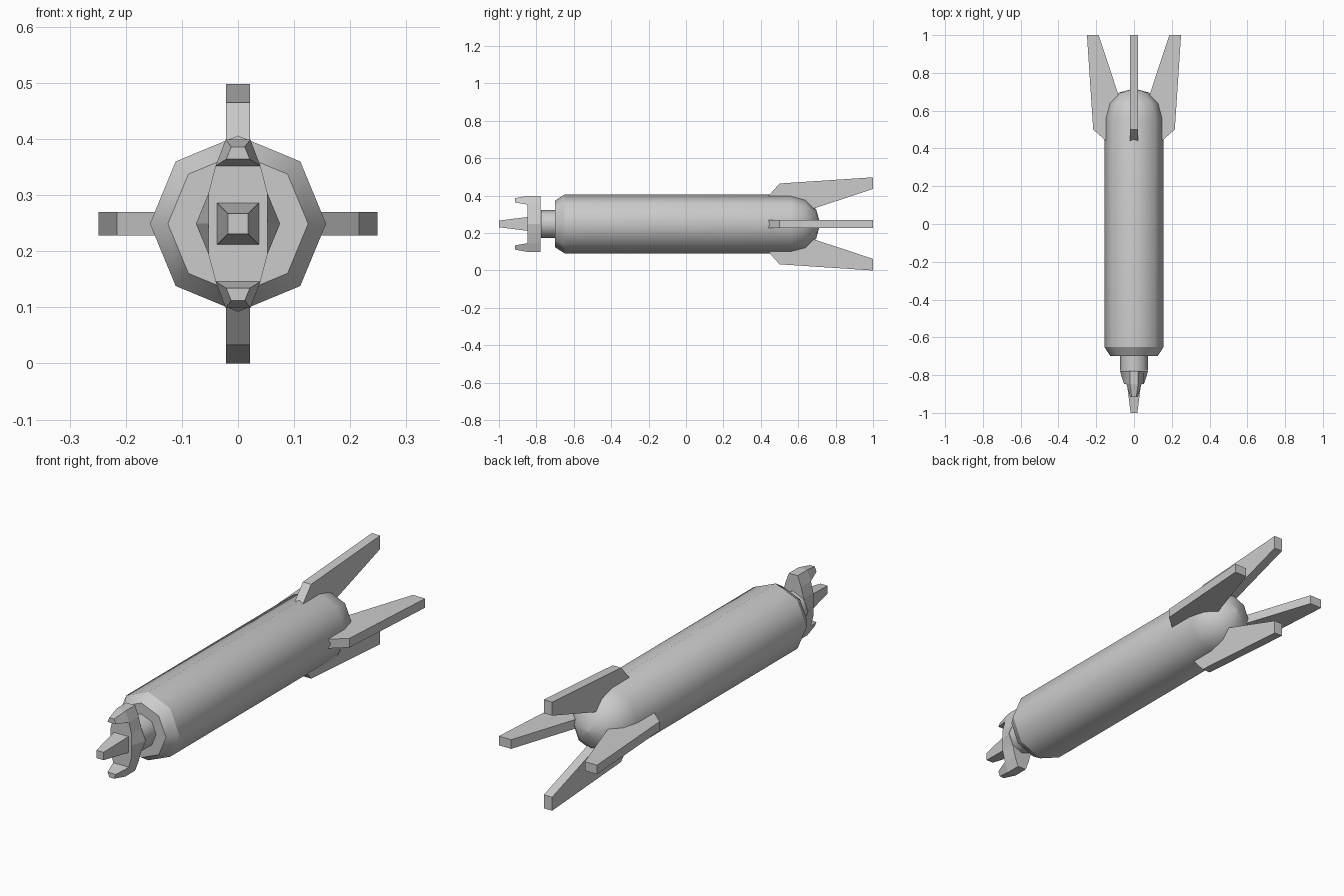
import bpy
import bmesh
import math

if "Cube" in bpy.data.objects:
    bpy.data.objects.remove(bpy.data.objects["Cube"])

CZ = 0.249  # height of the long axis

grey = bpy.data.materials.new("light grey")
grey.diffuse_color = (0.6, 0.6, 0.6, 1)
grey.use_nodes = True
grey.node_tree.nodes["Principled BSDF"].inputs["Base Color"].default_value = grey.diffuse_color


def make_object(name, bm):
    bmesh.ops.recalc_face_normals(bm, faces=bm.faces)
    mesh = bpy.data.meshes.new(name)
    bm.to_mesh(mesh)
    bm.free()
    mesh.materials.append(grey)
    obj = bpy.data.objects.new(name, mesh)
    bpy.context.collection.objects.link(obj)
    return obj


def loft(name, rings):
    """Skin a list of equal-length rings of (x, y, z) and cap both ends."""
    bm = bmesh.new()
    loops = [[bm.verts.new((x, y, z + CZ)) for x, y, z in r] for r in rings]
    n = len(loops[0])
    for a, b in zip(loops, loops[1:]):
        for i in range(n):
            j = (i + 1) % n
            bm.faces.new((a[i], a[j], b[j], b[i]))
    bm.faces.new(loops[0])
    bm.faces.new(loops[-1])
    return make_object(name, bm)


def octagon(y, r):
    return [(r * math.cos(k * math.pi / 4), y, r * math.sin(k * math.pi / 4))
            for k in range(8)]


def smooth_sides(obj, sharp_ys):
    """Smooth around the axis, with sharp rings at the given y positions."""
    mesh = obj.data
    for p in mesh.polygons:
        p.use_smooth = True
    for e in mesh.edges:
        ya, yb = (mesh.vertices[v].co.y for v in e.vertices)
        if abs(ya - yb) < 1e-4 and any(abs(ya - s) < 1e-3 for s in sharp_ys):
            e.use_edge_sharp = True


# Body: chamfered front, long eight-sided tube, round tail
R = 0.157
profile = [(-0.70, 0.125), (-0.65, R), (0.56, R)]
profile += [(0.56 + R * math.sin(math.radians(a)), R * math.cos(math.radians(a)))
            for a in (30, 60, 89.5)]
body = loft("body", [octagon(y, r) for y, r in profile])
smooth_sides(body, (-0.70, -0.65))

# Neck between body and crossbar
neck = loft("neck", [octagon(-0.775, 0.075), octagon(-0.69, 0.075)])
smooth_sides(neck, (-0.775, -0.69))


# Crossbar: tapering upright plate, wider at its back middle
def bar_ring(y, mid):
    right = [(0.022, -0.15), (0.04, -0.103), (0.053, -0.053), (mid, 0),
             (0.053, 0.053), (0.04, 0.103), (0.022, 0.15)]
    return [(x, y, z) for x, z in right] + [(-x, y, z) for x, z in reversed(right)]


loft("crossbar", [bar_ring(-0.847, 0.053), bar_ring(-0.777, 0.075)])


# Prongs: a long middle spike and two short ones at the bar ends
def trapezoid(y, z0, w0, z1, w1):
    return [(-w0, y, z0), (w0, y, z0), (w1, y, z1), (-w1, y, z1)]


loft("middle_prong", [trapezoid(-0.847, -0.037, 0.037, 0.037, 0.037),
                      trapezoid(-1.0, -0.018, 0.018, 0.018, 0.018)])
for name, s in (("upper_prong", 1), ("lower_prong", -1)):
    loft(name, [trapezoid(-0.847, s * 0.103, 0.04, s * 0.15, 0.022),
                trapezoid(-0.915, s * 0.115, 0.021, s * 0.137, 0.012)])

# Four swept tail fins: (y, distance from axis)
fin = [(0.44, 0.148), (0.50, 0.216), (1.0, 0.249), (1.0, 0.187),
       (0.67, 0.078), (0.56, 0.09)]
T = 0.021
for k, name in enumerate(("right_fin", "top_fin", "left_fin", "bottom_fin")):
    c, s = math.cos(k * math.pi / 2), math.sin(k * math.pi / 2)
    loft(name, [[(r * c - t * s, y, r * s + t * c) for y, r in fin]
                for t in (-T, T)])
